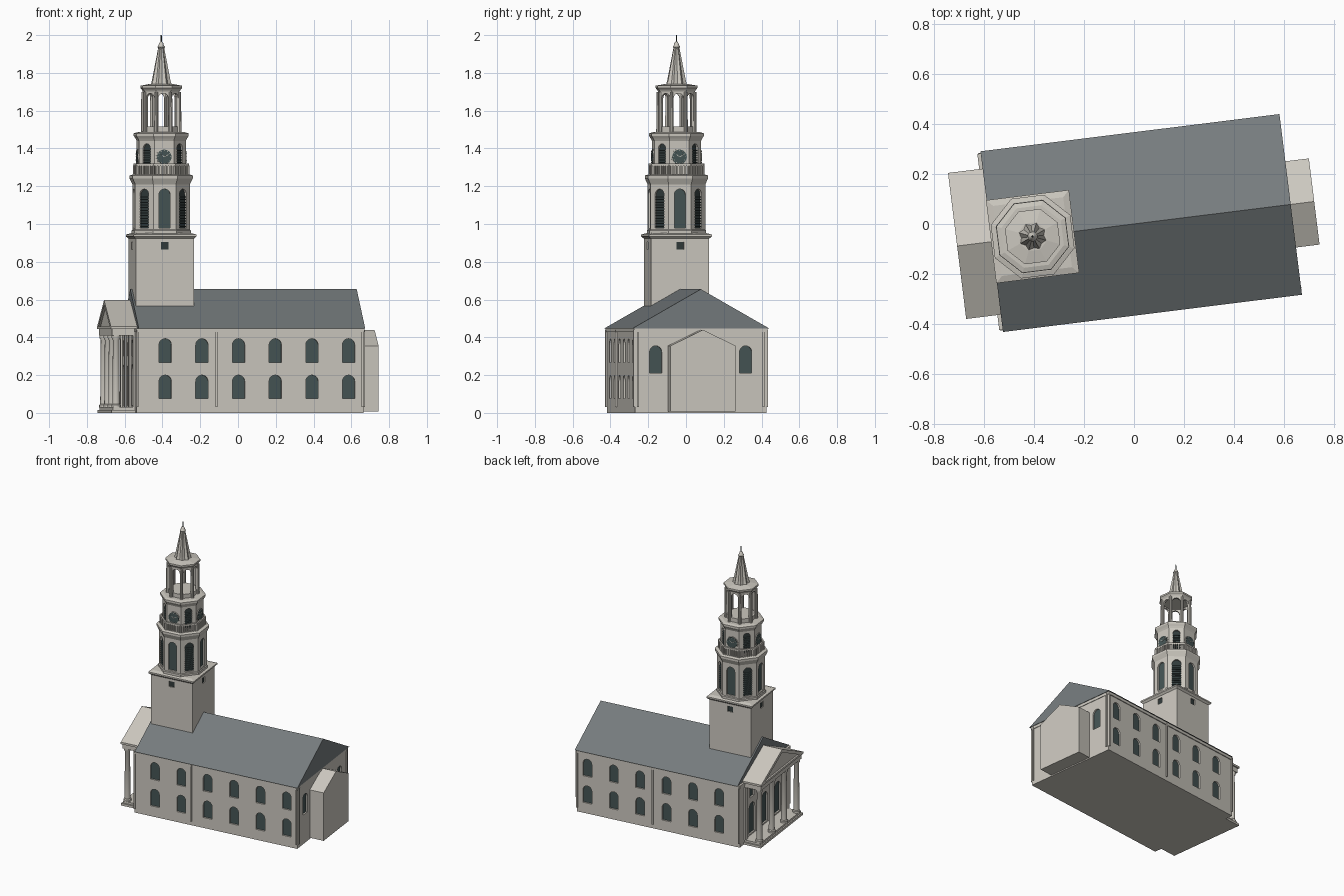
import bpy, bmesh
from math import pi, sin, cos, radians
from mathutils import Matrix

if "Cube" in bpy.data.objects:
    bpy.data.objects.remove(bpy.data.objects["Cube"])


def material(name, rgb):
    m = bpy.data.materials.new(name)
    m.use_nodes = True
    m.diffuse_color = (*rgb, 1)
    bsdf = next(n for n in m.node_tree.nodes if n.type == 'BSDF_PRINCIPLED')
    bsdf.inputs["Base Color"].default_value = (*rgb, 1)
    return m


STONE = material("pale stone", (0.60, 0.575, 0.52))
SLATE = material("grey slate", (0.18, 0.20, 0.207))
GLASS = material("dark glass", (0.06, 0.09, 0.09))
LOUVRE = material("louvre shadow", (0.03, 0.043, 0.043))

# The building stands slightly turned on the ground
PLACE = Matrix.Translation((0.03, 0.004, 0)) @ Matrix.Rotation(radians(7.1), 4, 'Z')
TOWER = -0.44


def face(angle, dist, centre=0):
    """Frame of a wall: x along it, y inward, z up; 0 is the front, 90 the +x end."""
    return (PLACE @ Matrix.Translation((centre, 0, 0))
            @ Matrix.Rotation(radians(angle), 4, 'Z') @ Matrix.Translation((0, -dist, 0)))


def prism(bm, pts, y0, y1, frame):
    a, b = [[bm.verts.new(frame @ Matrix.Translation((x, y, z)).translation)
             for x, z in pts] for y in (y0, y1)]
    bm.faces.new(a)
    bm.faces.new(b[::-1])
    for i in range(len(pts)):
        bm.faces.new((a[i - 1], a[i], b[i], b[i - 1]))


def rect(x0, x1, z0, z1):
    return [(x0, z0), (x1, z0), (x1, z1), (x0, z1)]


def arc(x, z, r, a0=0.0, a1=pi, n=10):
    return [(x + r * cos(a0 + (a1 - a0) * i / n), z + r * sin(a0 + (a1 - a0) * i / n))
            for i in range(n + 1)]


def arch(x, w, z0, z1):
    return [(x - w / 2, z0), (x + w / 2, z0)] + arc(x, z1 - w / 2, w / 2)


def finish(name, bm, mat, smooth=False):
    bmesh.ops.recalc_face_normals(bm, faces=bm.faces[:])
    me = bpy.data.meshes.new(name)
    bm.to_mesh(me)
    bm.free()
    me.materials.append(mat)
    ob = bpy.data.objects.new(name, me)
    bpy.context.collection.objects.link(ob)
    if smooth:
        bpy.ops.object.select_all(action='DESELECT')
        ob.select_set(True)
        bpy.context.view_layer.objects.active = ob
        bpy.ops.object.shade_smooth_by_angle(angle=radians(35))
    return ob


def prisms(name, mat, items):
    bm = bmesh.new()
    for item in items:
        prism(bm, *item)
    return finish(name, bm, mat)


def lathe(name, mat, profile, n=8, u=TOWER, v=0, smooth=False, flute=1.0):
    bm = bmesh.new()
    rings = []
    for r, z in profile:
        ring = []
        for i in range(n):
            t = pi / 8 * (flute != 1) + pi / n * (flute == 1) + 2 * pi * i / n
            k = r * (flute if i % 2 else 1)
            p = Matrix.Translation((u + k * cos(t), v + k * sin(t), z))
            ring.append(bm.verts.new((PLACE @ p).translation))
        rings.append(ring)
    for lo, hi in zip(rings, rings[1:]):
        for i in range(n):
            bm.faces.new((lo[i - 1], lo[i], hi[i], hi[i - 1]))
    bm.faces.new(rings[0])
    bm.faces.new(rings[-1])
    return finish(name, bm, mat, smooth)


def openings(ob, name, mat, items, depth=0.014):
    """Cut recesses into ob and set a pane at the back of each."""
    cutter = prisms("cutter", mat, [(p, -0.02, depth, f) for p, f in items])
    cutter.hide_render = True
    mod = ob.modifiers.new("recesses", 'BOOLEAN')
    mod.object, mod.operation, mod.solver = cutter, 'DIFFERENCE', 'EXACT'
    bpy.context.view_layer.update()
    me = bpy.data.meshes.new_from_object(ob.evaluated_get(bpy.context.evaluated_depsgraph_get()))
    ob.modifiers.clear()
    ob.data = me
    me.materials.clear()
    me.materials.append(STONE)
    for p in me.polygons:
        p.material_index = 0
    bpy.data.objects.remove(cutter)
    prisms(name, mat, [(p, depth - 0.003, depth + 0.001, f) for p, f in items])


# Nave walls with two rows of arched windows
front, back, east, west = face(0, 0.35), face(180, 0.35), face(90, 0.595), face(270, 0.615)
walls = prisms("nave_walls", STONE, [(rect(-0.35, 0.35, 0, 0.445), 0, 1.21, east)])
holes = []
for i in range(6):
    u = -0.462 + 0.1957 * i
    for z in (0.075, 0.268):
        holes += [(arch(u, 0.066, z, z + 0.125), front), (arch(-u, 0.066, z, z + 0.125), back)]
holes += [(arch(x, 0.065, 0.21, 0.355), east) for x in (-0.24, 0.24)]
for x in (-0.18, 0, 0.18):
    holes += [(arch(x, 0.08, 0.04, 0.26), west), (arch(x, 0.06, 0.3, 0.39), west)]
openings(walls, "nave_windows", GLASS, holes)

# Eaves frieze, plinth and downpipes
prisms("eaves_frieze", STONE, [(rect(-0.356, 0.356, 0.427, 0.448), -0.004, 1.214, east)])
pipes = [(-0.19, front), (-0.03, back), (0.59, front), (-0.59, back), (-0.61, front), (0.61, back),
         (-0.335, east), (0.335, east)]
prisms("downpipes", STONE, [(rect(x - 0.005, x + 0.005, 0.03, 0.44), -0.009, 0.002, f)
                            for x, f in pipes])

# Gabled slate roof
prisms("nave_roof", SLATE, [([(-0.365, 0.447), (0.365, 0.447), (0, 0.655)], 0, 1.208,
                             face(90, 0.603))])

# East chancel with its own small gable
prisms("chancel", STONE, [([(-0.174, 0.008), (0.174, 0.008), (0.174, 0.355), (0, 0.44),
                            (-0.174, 0.355)], 0, 0.12, face(90, 0.698))])

# Portico: floor, entablature, pediment and columns
porch = face(270, 0.745)
prisms("portico_floor", STONE, [(rect(-0.295, 0.295, 0, 0.016), 0.003, 0.14, porch),
                                (rect(-0.285, 0.285, 0.016, 0.03), 0.012, 0.14, porch)])
prisms("portico_entablature", STONE, [(rect(-0.285, 0.285, 0.41, 0.444), 0.008, 0.14, porch),
                                      (rect(-0.295, 0.295, 0.444, 0.458), 0, 0.14, porch)])
prisms("portico_pediment", STONE, [
    ([(-0.27, 0.457), (0.27, 0.457), (0, 0.585)], 0.012, 0.15, porch),
    ([(-0.295, 0.457), (-0.245, 0.457), (0, 0.573), (0.245, 0.457), (0.295, 0.457), (0, 0.597)],
     0, 0.15, porch)])
for v in (-0.26, -0.087, 0.087, 0.26):
    lathe("portico_column", STONE, [(0.025, 0.028), (0.025, 0.042), (0.02, 0.048), (0.017, 0.385),
                                    (0.024, 0.398), (0.024, 0.411)], 16, -0.713, v, True)
prisms("portico_pilasters", STONE, [(rect(x - 0.018, x + 0.018, 0.03, 0.41), -0.01, 0.01, west)
                                    for x in (-0.27, -0.09, 0.09, 0.27)])

# Square tower base with a small window on each side
base = lathe("tower_base", STONE, [(0.219, 0.44), (0.219, 0.935)], 4)
openings(base, "tower_base_windows", LOUVRE,
         [(rect(-0.02, 0.02, 0.865, 0.905), face(a, 0.155, TOWER)) for a in (0, 90, 180, 270)], 0.01)
lathe("tower_base_cornice", STONE, [(0.219, 0.922), (0.237, 0.934), (0.237, 0.944), (0.2, 0.952)], 4)


def tower_holes(angles, apothem, w, z0, z1):
    return [(arch(0, w, z0, z1), face(a, apothem, TOWER)) for a in angles]


def slats(name, angles, apothem, w, z0, z1, count):
    step = (z1 - z0) / count
    prisms(name, GLASS, [(rect(-w / 2, w / 2, z0 + i * step, z0 + (i + 0.35) * step), 0.003, 0.013,
                          face(a, apothem, TOWER)) for a in angles for i in range(count)])


AXIS, DIAGONAL = (0, 90, 180, 270), (45, 135, 225, 315)

# Lower octagon
lower = lathe("lower_octagon", STONE, [(0.158, 0.945), (0.158, 1.235)])
openings(lower, "lower_windows", GLASS, tower_holes(AXIS, 0.146, 0.06, 0.98, 1.185))
openings(lower, "lower_louvres", LOUVRE, tower_holes(DIAGONAL, 0.146, 0.06, 0.98, 1.185))
slats("lower_slats", DIAGONAL, 0.146, 0.06, 0.985, 1.155, 12)
lathe("lower_plinth", STONE, [(0.163, 0.945), (0.163, 0.965), (0.158, 0.97)])
lathe("lower_cornice", STONE, [(0.158, 1.21), (0.164, 1.222), (0.174, 1.242), (0.174, 1.257),
                               (0.155, 1.262)])

# Balustrade around the clock stage
rail = []
for k in range(8):
    f = face(45 * k, 0.141, TOWER)
    rail.append((rect(-0.058, 0.058, 1.308, 1.32), 0, 0.01, f))
    rail += [(rect(x * 0.0145 - 0.004, x * 0.0145 + 0.004, 1.257, 1.31), 0.001, 0.009, f)
             for x in range(-4, 5)]
prisms("balustrade", STONE, rail)

# Clock stage
clock_stage = lathe("clock_stage", STONE, [(0.135, 1.255), (0.135, 1.46)])
openings(clock_stage, "clock_stage_louvres", LOUVRE, tower_holes(DIAGONAL, 0.1247, 0.048, 1.28, 1.425))
slats("clock_stage_slats", DIAGONAL, 0.1247, 0.048, 1.285, 1.4, 9)
lathe("clock_stage_cornice", STONE, [(0.135, 1.44), (0.141, 1.452), (0.151, 1.467), (0.151, 1.48),
                                     (0.13, 1.486)])
dials, rims, hands = [], [], []
for a in AXIS:
    f = face(a, 0.1247, TOWER)
    rims.append((arc(0, 1.355, 0.043, 0, 2 * pi * 23 / 24, 23), -0.004, 0.003, f))
    dials.append((arc(0, 1.355, 0.039, 0, 2 * pi * 23 / 24, 23), -0.006, 0.002, f))
    g = f @ Matrix.Translation((0, 0, 1.355))
    for turn, lo, hi in [(t * 30, 0.031, 0.036) for t in range(12)] + [(60, 0, 0.026), (-50, 0, 0.02)]:
        hands.append((rect(-0.0015, 0.0015, lo, hi), -0.008, -0.005,
                      g @ Matrix.Rotation(radians(turn), 4, 'Y')))
prisms("clock_rims", STONE, rims)
prisms("clock_dials", GLASS, dials)
prisms("clock_hands", STONE, hands)

# Open belfry of eight arches
frame_pts = [(0.0388, 1.48), (0.0388, 1.715), (-0.0388, 1.715), (-0.0388, 1.48), (-0.027, 1.48)]
frame_pts += arc(0, 1.665, 0.027, pi, 0) + [(0.027, 1.48)]
prisms("belfry_arches", STONE, [(frame_pts, 0, 0.014, face(45 * k, 0.0937, TOWER)) for k in range(8)])
lathe("belfry_parapet", STONE, [(0.097, 1.48), (0.097, 1.515)])
for k in range(8):
    t = pi / 8 + k * pi / 4
    lathe("belfry_column", STONE, [(0.011, 1.48), (0.009, 1.7)], 10,
          TOWER + 0.1 * cos(t), 0.1 * sin(t), True)
lathe("belfry_cornice", STONE, [(0.1, 1.7), (0.106, 1.71), (0.115, 1.72), (0.115, 1.732), (0.06, 1.742)])

# Fluted spire and finial
lathe("spire", STONE, [(0.058, 1.735), (0.05, 1.765), (0.016, 1.935)], 16, flute=0.8)
lathe("spire_collar", STONE, [(0.015, 1.93), (0.02, 1.937), (0.014, 1.947), (0.011, 1.958),
                              (0.004, 1.965)], 12, smooth=True)
lathe("finial", LOUVRE, [(0.004, 1.96), (0.003, 2.0)], 8)
